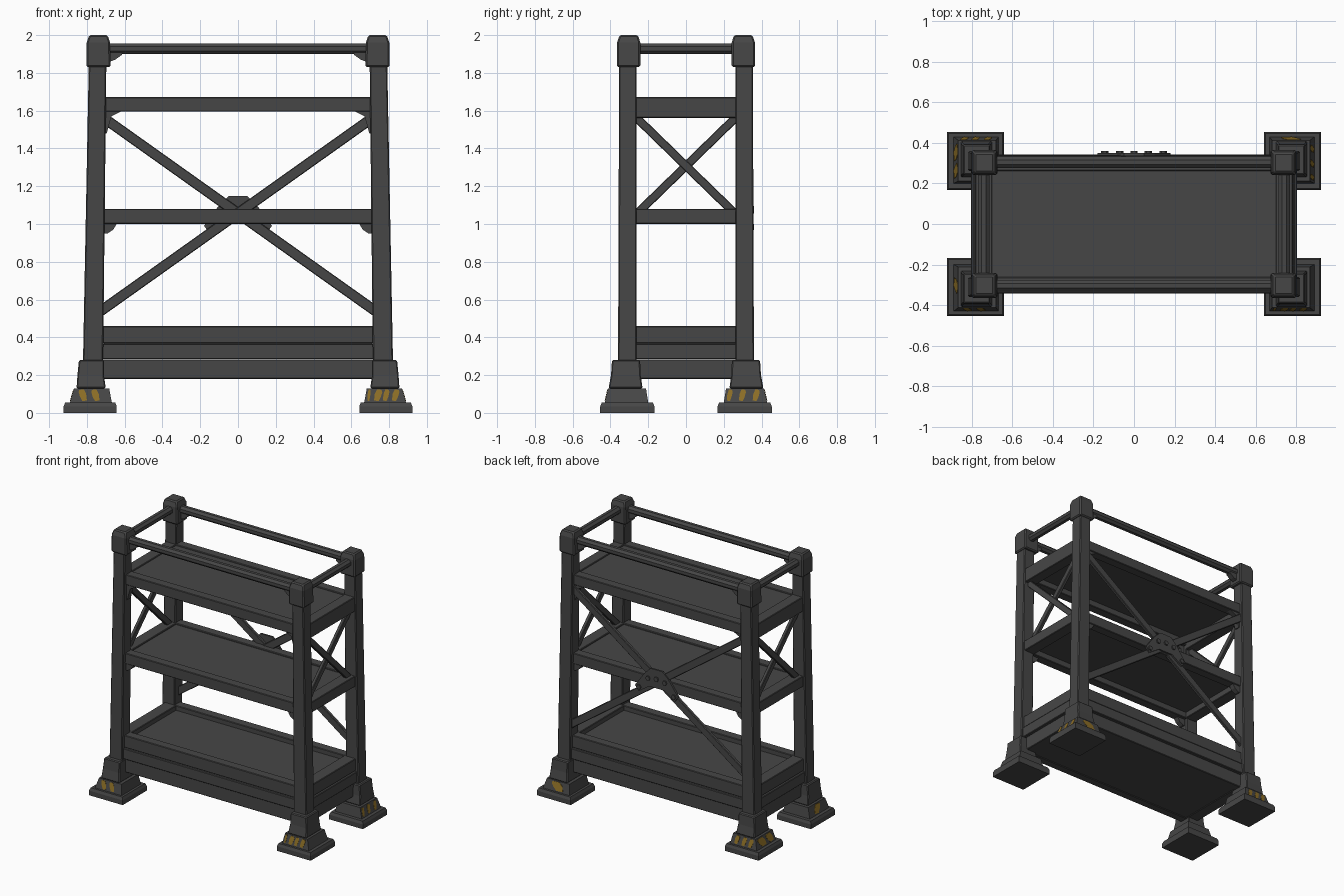
import bpy, bmesh, math
from mathutils import Vector, Matrix

if "Cube" in bpy.data.objects:
    bpy.data.objects.remove(bpy.data.objects["Cube"])


def material(name, rgb):
    m = bpy.data.materials.new(name)
    m.diffuse_color = (*rgb, 1)
    m.use_nodes = True
    m.node_tree.nodes["Principled BSDF"].inputs["Base Color"].default_value = m.diffuse_color
    return m


STEEL = material("dark grey steel", (0.062, 0.062, 0.062))
YELLOW = material("worn yellow paint", (0.27, 0.16, 0.02))


def finish(bm, name, mat=STEEL, bevel=0.0):
    bmesh.ops.recalc_face_normals(bm, faces=bm.faces)
    me = bpy.data.meshes.new(name)
    bm.to_mesh(me)
    bm.free()
    me.materials.append(mat)
    ob = bpy.data.objects.new(name, me)
    bpy.context.collection.objects.link(ob)
    if bevel:
        mod = ob.modifiers.new("edge bevel", 'BEVEL')
        mod.width, mod.segments = bevel, 1
    return ob


def loft(name, sections, sx=1, sy=1, bevel=0.0):
    """Stack of rectangles (x0, x1, y0, y1, z) joined into one solid."""
    bm = bmesh.new()
    rings = [[bm.verts.new((sx * x, sy * y, z)) for x, y in
              ((x0, y0), (x1, y0), (x1, y1), (x0, y1))] for x0, x1, y0, y1, z in sections]
    for a, b in zip(rings, rings[1:]):
        for i in range(4):
            bm.faces.new((a[i], a[(i + 1) % 4], b[(i + 1) % 4], b[i]))
    bm.faces.new(rings[0])
    bm.faces.new(rings[-1])
    return finish(bm, name, bevel=bevel)


def box(name, x0, x1, y0, y1, z0, z1, bevel=0.004):
    return loft(name, [(x0, x1, y0, y1, z0), (x0, x1, y0, y1, z1)], bevel=bevel)


def bar(name, a, b, flat, width, depth):
    """Rectangular strut from a to b; depth is measured along flat."""
    a, b, n = Vector(a), Vector(b), Vector(flat)
    d = (b - a).normalized()
    rot = Matrix((d, n, d.cross(n))).transposed().to_4x4()
    bm = bmesh.new()
    bmesh.ops.create_cube(bm, size=1, matrix=Matrix.Translation((a + b) / 2) @ rot
                          @ Matrix.Diagonal(((b - a).length, depth, width, 1)))
    return finish(bm, name, bevel=0.004)


def rod(name, a, b, r, sides=8):
    a, b = Vector(a), Vector(b)
    d = b - a
    bm = bmesh.new()
    bmesh.ops.create_cone(bm, cap_ends=True, segments=sides, radius1=r, radius2=r, depth=d.length,
                          matrix=Matrix.Translation((a + b) / 2)
                          @ d.to_track_quat('Z', 'Y').to_matrix().to_4x4()
                          @ Matrix.Rotation(math.pi / sides, 4, 'Z'))
    return finish(bm, name)


def plate(name, pts, offset, mat=STEEL):
    """Polygon of 3D points, thickened along offset."""
    bm = bmesh.new()
    f = bm.faces.new([bm.verts.new(p) for p in pts])
    ext = bmesh.ops.extrude_face_region(bm, geom=[f], use_keep_orig=True)
    bmesh.ops.translate(bm, vec=offset,
                        verts=[v for v in ext['geom'] if isinstance(v, bmesh.types.BMVert)])
    return finish(bm, name, mat)


# Legs: stepped foot, boot, leaning post and corner cap
for sx in (-1, 1):
    for sy in (-1, 1):
        loft("foot_plate", [(.642, .923, .167, .454, 0), (.642, .923, .167, .454, .035),
                            (.65, .915, .175, .446, .055)], sx, sy)
        loft("foot_step", [(.668, .89, .2, .43, .055), (.682, .868, .212, .413, .13)], sx, sy)
        loft("leg_boot", [(.7, .855, .23, .41, .13), (.71, .85, .24, .397, .2),
                          (.71, .842, .243, .392, .28)], sx, sy, .006)
        loft("post", [(.715, .822, .262, .36, .2), (.697, .79, .262, .354, 1.85)], sx, sy, .006)
        loft("corner_cap", [(.675, .802, .242, .365, 1.83), (.677, .801, .242, .365, 1.96),
                            (.69, .788, .254, .352, 2.0)], sx, sy, .008)


# Painted hazard patches on the sloped foot steps
def patch(sx, sy, side, c, w=.02):
    pts = []
    for u, z in ((-w, .066), (w * .2, .062), (w * .8, .085), (w * 1.2, .11),
                 (w, .122), (-w * .2, .124), (-w * .8, .1)):
        t = (z - .055) / .075
        x, y = sx * (.8905 - .022 * t), sy * (.4305 - .017 * t)
        pts.append((sx * (c + u), y, z) if side == 'y' else (x, sy * (c + u), z))
    off = (0, sy * .002, 0) if side == 'y' else (sx * .002, 0, 0)
    plate("yellow_patch", pts, off, YELLOW)


for sx, sy, side, c, w in (
        (-1, -1, 'y', .82, .02), (-1, -1, 'y', .753, .02), (1, -1, 'y', .693, .008),
        (1, -1, 'y', .74, .02), (1, -1, 'y', .783, .016), (1, -1, 'y', .833, .018),
        (1, 1, 'x', .23, .014), (1, 1, 'x', .297, .017), (1, 1, 'x', .37, .017),
        (-1, 1, 'y', .72, .018), (-1, 1, 'y', .78, .018), (-1, 1, 'y', .835, .018),
        (-1, 1, 'x', .26, .035), (-1, 1, 'x', .35, .04), (-1, -1, 'x', .3, .035),
        (1, 1, 'y', .77, .045)):
    patch(sx, sy, side, c, w)


# Shelves: rim beams around a slightly sunken deck
def shelf(name, z0, z1, zs0, xo, deck0, deck1, yo=.332):
    for s in (-1, 1):
        box(name + "_long_beam", -.72, .72, *sorted((s * .262, s * yo)), z0, z1)
        box(name + "_side_beam", *sorted((s * .7, s * xo)), -.27, .27, zs0, z1)
    box(name + "_deck", -.71, .71, -.27, .27, deck0, deck1, 0)


shelf("top_shelf", 1.595, 1.672, 1.562, .785, 1.64, 1.664)
shelf("middle_shelf", 1.0, 1.08, 1.0, .79, 1.045, 1.07)
shelf("bottom_shelf", .368, .46, .368, .795, .36, .425)
shelf("bottom_skirt", .285, .365, .285, .805, .29, .36, .342)
shelf("bottom_base", .18, .283, .18, .79, .185, .28, .325)

# Top guard rails
for s in (-1, 1):
    rod("long_rail", (-.69, s * .305, 1.928), (.69, s * .305, 1.928), .03)
    rod("side_rail", (s * .742, -.26, 1.928), (s * .742, .26, 1.928), .03)

# Corner gussets under rails and shelves
for sx in (-1, 1):
    for sy in (-1, 1):
        y = sy * .285
        for g in (((.69, 1.91), (.615, 1.91), (.615, 1.895), (.65, 1.87), (.69, 1.855)),
                  ((.72, 1.6), (.61, 1.6), (.67, 1.57), (.695, 1.48), (.72, 1.48)),
                  ((.73, 1.005), (.64, 1.005), (.66, .97), (.69, .95), (.73, .95))):
            plate("corner_gusset", [(sx * x, y, z) for x, z in g], (0, sy * .04, 0))

# Cross braces on the back and both sides
for s in (-1, 1):
    bar("back_brace", (-s * .73, .325 + s * .004, 1.575), (s * .74, .325 + s * .004, .53),
        (0, 1, 0), .055, .025)
    for t in (-1, 1):
        bar("side_brace", (s * .745 + t * .003, -t * .275, 1.575),
            (s * .745 + t * .003, t * .275, 1.04), (1, 0, 0), .045, .025)

# Back centre joint plate with bolts
plate("centre_joint", [(x, .336, z) for x, z in (
    (-.05, 1.148), (.05, 1.148), (.1, 1.1), (.18, .99), (.15, .95), (.06, 1.01),
    (-.06, 1.01), (-.15, .95), (-.18, .99), (-.1, 1.1))], (0, .014, 0))
for x, z in ((0, 1.08), (-.07, 1.07), (.07, 1.07), (-.145, .985), (.145, .985)):
    rod("joint_bolt", (x, .34, z), (x, .36, z), .018, 6)
